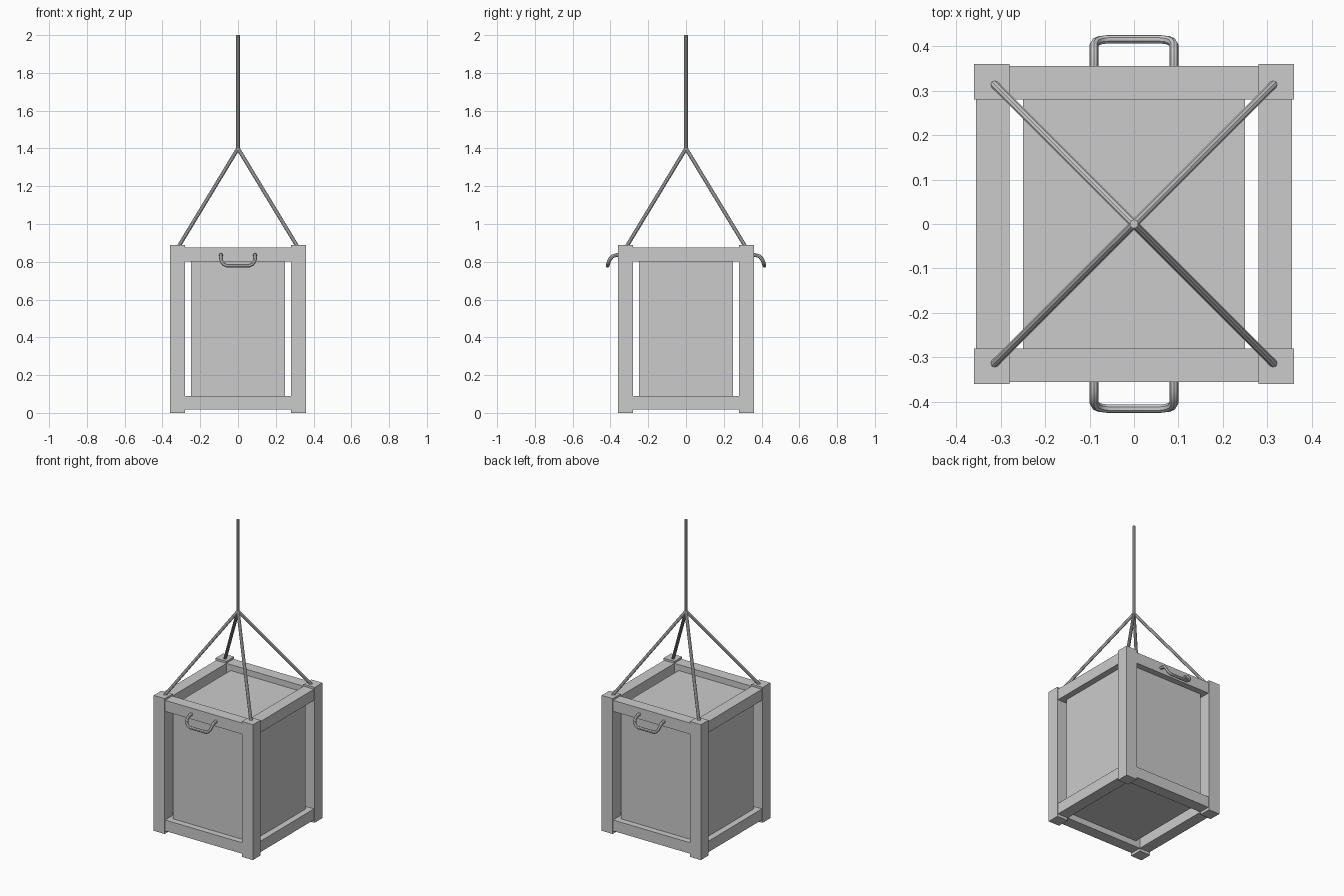
import bpy
from mathutils import Vector

cube = bpy.data.objects.get("Cube")
if cube:
    bpy.data.objects.remove(cube)

grey = bpy.data.materials.new("plain_grey")
grey.use_nodes = True
colour = (0.6, 0.6, 0.6, 1)
grey.diffuse_color = colour
grey.node_tree.nodes["Principled BSDF"].inputs["Base Color"].default_value = colour


def box(name, low, high):
    """Flat-sided box between two opposite corners."""
    low, high = Vector(low), Vector(high)
    bpy.ops.mesh.primitive_cube_add(size=1)
    ob = bpy.context.object
    ob.name = name
    for v in ob.data.vertices:
        v.co = (low + high) / 2 + v.co * (high - low)
    ob.data.materials.append(grey)
    return ob


def rod(name, start, end, radius=0.01):
    """Smooth round rope between two points."""
    start, end = Vector(start), Vector(end)
    axis = end - start
    bpy.ops.mesh.primitive_cylinder_add(vertices=10, radius=radius, depth=axis.length,
                                        location=(start + end) / 2,
                                        rotation=axis.to_track_quat("Z", "Y").to_euler())
    ob = bpy.context.object
    ob.name = name
    bpy.ops.object.shade_smooth_by_angle()
    ob.data.materials.append(grey)


def tube(name, points, radius=0.01):
    """Bent round bar through a list of points."""
    curve = bpy.data.curves.new(name, "CURVE")
    curve.dimensions = "3D"
    curve.bevel_depth = radius
    curve.bevel_resolution = 2
    curve.use_fill_caps = True
    spline = curve.splines.new("POLY")
    spline.points.add(len(points) - 1)
    for p, co in zip(spline.points, points):
        p.co = (*co, 1)
    ob = bpy.data.objects.new(name, curve)
    bpy.context.collection.objects.link(ob)
    curve.materials.append(grey)
    bpy.ops.object.select_all(action="DESELECT")
    ob.select_set(True)
    bpy.context.view_layer.objects.active = ob
    bpy.ops.object.convert(target="MESH")
    bpy.ops.object.shade_smooth_by_angle()


OUT, IN, RAIL = 0.36, 0.28, 0.355    # post outer and inner faces, rail outer face
TOP = 0.888                          # post height
FACE, BACK = 0.315, 0.297            # panel outer and inner faces
HALF = 0.25                          # panel half width
rails = {"bottom": (0.018, 0.09), "top": (0.802, 0.875)}
sides = {"front": -1, "back": 1}
flanks = {"right": -1, "left": 1}


def span(sign, a, b):
    return sorted((sign * a, sign * b))


# Corner posts and the four sling ropes
for yname, sy in sides.items():
    for xname, sx in flanks.items():
        x, y = span(sx, IN, OUT), span(sy, IN, OUT)
        box(f"{yname}_{xname}_post", (x[0], y[0], 0), (x[1], y[1], TOP))
        rod(f"{yname}_{xname}_sling_rope", (sx * 0.318, sy * 0.318, 0.875), (0, 0, 1.4))

# Frame rails
for level, (z0, z1) in rails.items():
    for name, s in sides.items():
        y = span(s, IN, RAIL)
        box(f"{name}_{level}_rail", (-IN, y[0], z0), (IN, y[1], z1))
    for name, s in flanks.items():
        x = span(s, IN, RAIL)
        box(f"{name}_{level}_rail", (x[0], -IN, z0), (x[1], IN, z1))

# Inset panels, with open slots beside the posts
for name, s in sides.items():
    y = span(s, BACK, FACE)
    box(f"{name}_panel", (-HALF, y[0], 0.07), (HALF, y[1], 0.82))
for name, s in flanks.items():
    x = span(s, BACK, FACE)
    box(f"{name}_panel", (x[0], -HALF, 0.07), (x[1], HALF, 0.82))
box("lid_panel", (-HALF, -0.3, 0.818), (HALF, 0.3, 0.836))
box("floor_panel", (-HALF, -0.3, 0.057), (HALF, 0.3, 0.075))

# Hoisting rope
rod("hoist_rope", (0, 0, 1.395), (0, 0, 2))

# Drooping carry handles
half = [(0.09, 0.35, 0.836), (0.09, 0.372, 0.835), (0.09, 0.39, 0.828), (0.09, 0.402, 0.815),
        (0.086, 0.409, 0.8), (0.076, 0.413, 0.787), (0.06, 0.415, 0.779)]
path = half + [(-x, y, z) for x, y, z in reversed(half)]
for name, s in sides.items():
    tube(f"{name}_handle", [(x, s * y, z) for x, y, z in path])
